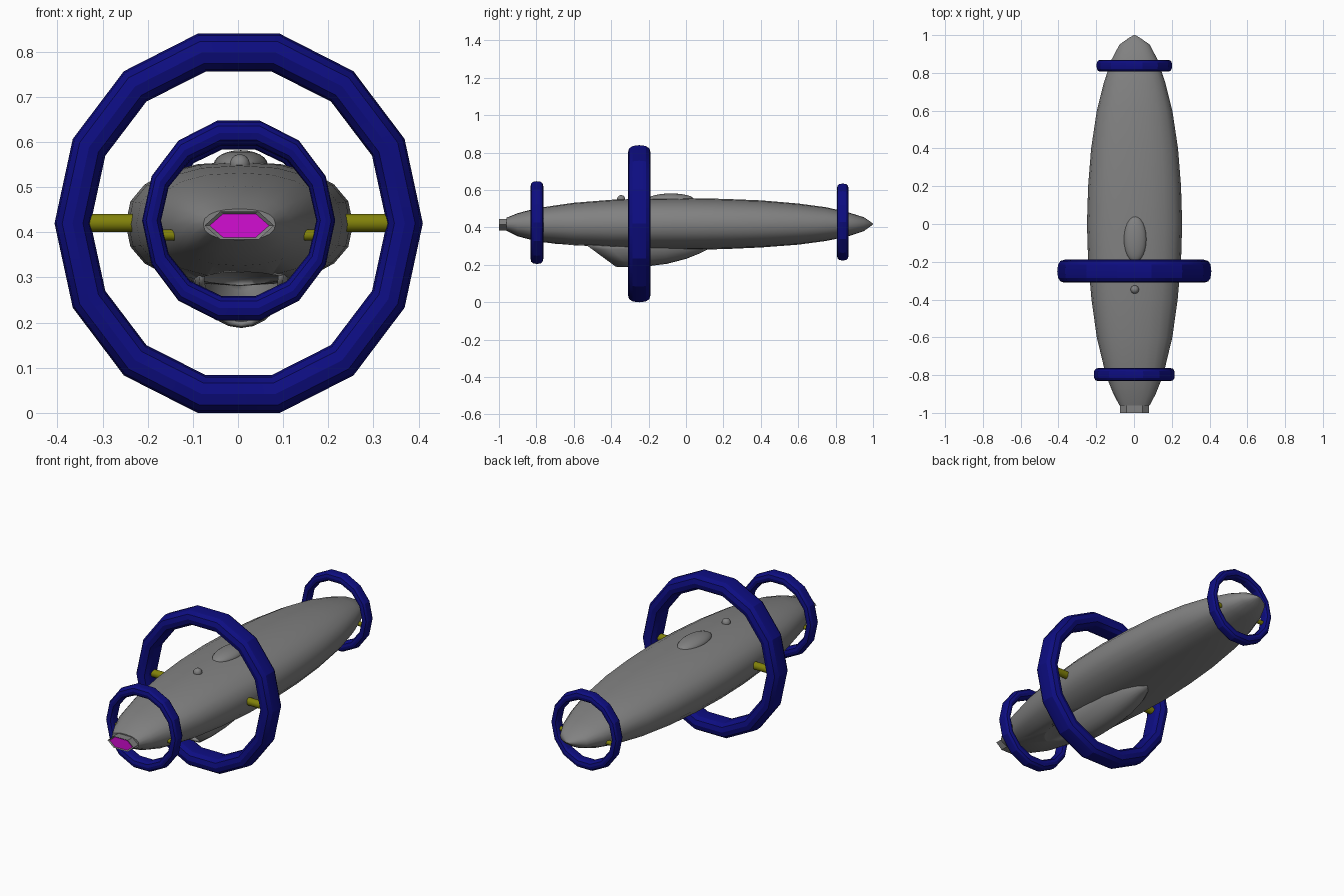
import bpy, bmesh, math

if "Cube" in bpy.data.objects:
    bpy.data.objects.remove(bpy.data.objects["Cube"])


def mat(name, r, g, b):
    m = bpy.data.materials.new(name)
    m.diffuse_color = (r, g, b, 1)
    m.use_nodes = True
    m.node_tree.nodes["Principled BSDF"].inputs["Base Color"].default_value = m.diffuse_color
    return m


GREY = mat("hull grey", 0.22, 0.22, 0.22)
BLUE = mat("ring blue", 0.004, 0.004, 0.22)
YELLOW = mat("strut yellow", 0.22, 0.22, 0.003)
MAGENTA = mat("engine magenta", 0.65, 0.004, 0.65)
CX = 0.003   # hull centre line


def spow(v, p):
    return math.copysign(abs(v) ** p, v)


def finish(ob, material, angle=40):
    ob.data.materials.append(material)
    bpy.ops.object.select_all(action='DESELECT')
    ob.select_set(True)
    bpy.context.view_layer.objects.active = ob
    bpy.ops.object.shade_smooth_by_angle(angle=math.radians(angle))
    return ob


def loft(name, rows, material, closed=True, caps=True, wrap=False, angle=40):
    """Skin a list of equally long point rows."""
    bm = bmesh.new()
    vr = [[bm.verts.new(p) for p in row] for row in rows]
    n = len(vr[0])
    pairs = list(zip(vr, vr[1:])) + ([(vr[-1], vr[0])] if wrap else [])
    for a, b in pairs:
        for i in range(n if closed else n - 1):
            j = (i + 1) % n
            bm.faces.new((a[i], a[j], b[j], b[i]))
    if caps:
        bm.faces.new(vr[0])
        bm.faces.new(vr[-1])
    bmesh.ops.remove_doubles(bm, verts=bm.verts, dist=1e-5)
    bmesh.ops.recalc_face_normals(bm, faces=bm.faces)
    me = bpy.data.meshes.new(name)
    bm.to_mesh(me)
    bm.free()
    ob = bpy.data.objects.new(name, me)
    bpy.context.collection.objects.link(ob)
    return finish(ob, material, angle)


def hull_row(y, hw, top, bot, n=20, e=0.86, mid=0.418):
    row = []
    for i in range(n):
        a = 2 * math.pi * i / n
        s = spow(math.sin(a), e)
        row.append((CX + hw * spow(math.cos(a), e), y,
                    mid + s * ((top - mid) if s > 0 else (mid - bot))))
    return row


def ellipsoid(name, loc, radii, material):
    bpy.ops.mesh.primitive_uv_sphere_add(segments=24, ring_count=12, location=loc)
    ob = bpy.context.object
    ob.name = name
    ob.scale = radii
    return finish(ob, material)


# hull: y, half width, top z, bottom z
HULL = [(-0.96, 0.08, 0.452, 0.383), (-0.9, 0.112, 0.476, 0.353),
        (-0.8, 0.152, 0.503, 0.326), (-0.6, 0.2, 0.532, 0.3),
        (-0.4, 0.228, 0.548, 0.287), (-0.2, 0.246, 0.555, 0.282),
        (0.0, 0.252, 0.557, 0.281), (0.2, 0.246, 0.553, 0.284),
        (0.4, 0.23, 0.545, 0.293), (0.6, 0.2, 0.528, 0.308),
        (0.75, 0.162, 0.508, 0.328), (0.87, 0.122, 0.48, 0.353),
        (0.95, 0.08, 0.455, 0.38), (0.985, 0.03, 0.432, 0.405),
        (1.0, 0.004, 0.42, 0.416)]
hull = loft("hull", [hull_row(*s) for s in HULL], GREY)

# recess in the belly ahead of the scoop
cutter = ellipsoid("intake_cutter", (CX + 0.004, -0.48, 0.285), (0.095, 0.27, 0.042), GREY)
cutter.hide_render = True
cutter.hide_viewport = True
cut = hull.modifiers.new("intake", 'BOOLEAN')
cut.operation = 'DIFFERENCE'
cut.solver = 'EXACT'
cut.object = cutter


# hexagonal engine nozzle with glowing face
def hexagon(y, hw, hh):
    return [(CX + hw * x, y, 0.415 + hh * z) for x, z in
            ((1, 0), (0.55, 1), (-0.55, 1), (-1, 0), (-0.55, -1), (0.55, -1))]


loft("nozzle", [hexagon(-0.95, 0.077, 0.031), hexagon(-1, 0.077, 0.031),
                hexagon(-0.994, 0.066, 0.026)], GREY, angle=20)
loft("engine_glow", [hexagon(-0.99, 0.066, 0.026), hexagon(-0.996, 0.066, 0.026)],
     MAGENTA, angle=20)

# belly scoop: open, slanted mouth, tapering to the rear
rows = []
for y, hw, bot, slant in ((-0.375, 0.095, 0.19, 0.17), (-0.3, 0.105, 0.188, 0.13),
                          (-0.2, 0.107, 0.193, 0.07), (-0.1, 0.1, 0.206, 0.02),
                          (0.0, 0.08, 0.232, 0), (0.07, 0.05, 0.26, 0),
                          (0.12, 0.01, 0.285, 0)):
    row = []
    for i in range(13):
        a = math.pi * i / 12
        s = math.sin(a)
        row.append((CX + 0.004 + hw * math.cos(a), y - slant * (1 - s),
                    0.315 - (0.315 - bot) * s))
    rows.append(row)
scoop = loft("belly_scoop", rows, GREY, closed=False, caps=False)
sol = scoop.modifiers.new("wall", 'SOLIDIFY')
sol.thickness = 0.012
sol.offset = -1

# canopy, sensor ball and side rail
ellipsoid("canopy", (0.006, -0.08, 0.55), (0.06, 0.122, 0.032), GREY)
ellipsoid("sensor_ball", (0.004, -0.347, 0.551), (0.022, 0.022, 0.022), GREY)
bpy.ops.mesh.primitive_cube_add(size=1, location=(-0.203, -0.015, 0.488))
rail = bpy.context.object
rail.name = "side_rail"
rail.scale = (0.014, 0.255, 0.016)
finish(rail, GREY)


# fourteen-sided rings: outer radii rx, rz; tube half sizes tx, tz, ty
def ring(name, y, z, rx, rz, tx, tz, ty):
    ring_rows = []
    for i in range(14):
        a = 2 * math.pi * i / 14
        row = []
        for j in range(12):
            b = 2 * math.pi * j / 12
            c, s = spow(math.cos(b), 0.8), spow(math.sin(b), 0.8)
            row.append((CX * 0.5 + (rx - tx + tx * c) * math.cos(a), y + ty * s,
                        z + (rz - tz + tz * c) * math.sin(a)))
        ring_rows.append(row)
    loft(name, ring_rows, BLUE, caps=False, wrap=True, angle=24)


ring("main_ring", -0.25, 0.42, 0.408, 0.431, 0.04, 0.043, 0.061)
ring("front_ring", -0.797, 0.426, 0.214, 0.227, 0.021, 0.028, 0.034)
ring("rear_ring", 0.838, 0.429, 0.2, 0.211, 0.02, 0.026, 0.031)

# struts joining the hull to each ring, on both sides
for name, y, z, r, x0, x1 in (("main", -0.25, 0.421, 0.02, 0.2, 0.36),
                              ("front", -0.797, 0.394, 0.012, 0.12, 0.19),
                              ("rear", 0.838, 0.394, 0.012, 0.09, 0.175)):
    for side, label in ((-1, "left"), (1, "right")):
        bpy.ops.mesh.primitive_cylinder_add(
            vertices=16, radius=r, depth=x1 - x0,
            location=(side * (x0 + x1) / 2, y, z), rotation=(0, math.pi / 2, 0))
        strut = bpy.context.object
        strut.name = f"{name}_strut_{label}"
        finish(strut, YELLOW)
